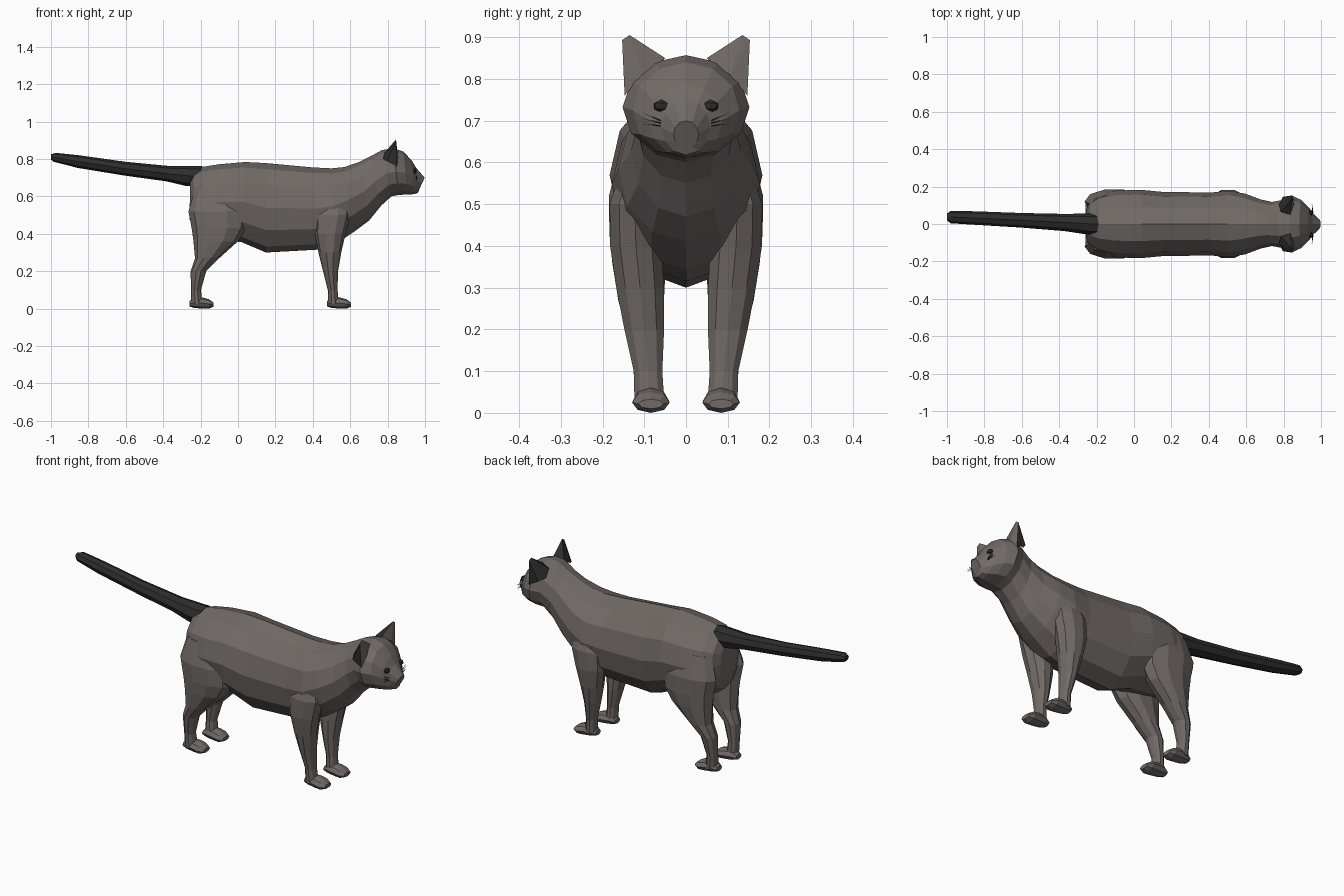
import bpy, bmesh, math
from mathutils import Vector
from mathutils.bvhtree import BVHTree


def material(name, rgb):
    m = bpy.data.materials.new(name)
    m.diffuse_color = (*rgb, 1)
    return m


GREY = material("warm grey fur", (0.165, 0.145, 0.135))
BLACK = material("black fur", (0.026, 0.026, 0.026))


def make_object(name, bm, *mats):
    bmesh.ops.recalc_face_normals(bm, faces=bm.faces)
    mesh = bpy.data.meshes.new(name)
    bm.to_mesh(mesh)
    for m in mats:
        mesh.materials.append(m)
    ob = bpy.data.objects.new(name, mesh)
    bpy.context.collection.objects.link(ob)
    return ob


def loft(name, rows, mat, sides=12):
    """Skin rings given as (xa, za, xb, zb, y centre, half width); a and b are opposite rim points."""
    bm = bmesh.new()
    rings = []
    for xa, za, xb, zb, yc, w in rows:
        c = Vector(((xa + xb) / 2, yc, (za + zb) / 2))
        u = Vector(((xa - xb) / 2, 0, (za - zb) / 2))
        ring = []
        for i in range(sides):
            a = 2 * math.pi * i / sides
            ring.append(bm.verts.new(c + u * math.cos(a) + Vector((0, w * math.sin(a), 0))))
        rings.append(ring)
    for r, s in zip(rings, rings[1:]):
        for i in range(sides):
            j = (i + 1) % sides
            bm.faces.new((r[i], r[j], s[j], s[i]))
    bm.faces.new(rings[0])
    bm.faces.new(rings[-1])
    return make_object(name, bm, mat)


# Torso, neck and head: top x, top z, bottom x, bottom z, half width
torso_rows = [
    (-0.255, 0.69, -0.26, 0.48, 0.07), (-0.235, 0.73, -0.24, 0.43, 0.12),
    (-0.19, 0.758, -0.19, 0.39, 0.155), (-0.10, 0.772, -0.10, 0.37, 0.178),
    (0.04, 0.784, 0.02, 0.355, 0.183), (0.15, 0.778, 0.15, 0.30, 0.172),
    (0.40, 0.755, 0.42, 0.315, 0.168), (0.50, 0.75, 0.52, 0.345, 0.178),
    (0.57, 0.757, 0.62, 0.41, 0.162), (0.65, 0.785, 0.70, 0.47, 0.132),
    (0.71, 0.815, 0.765, 0.55, 0.118), (0.77, 0.848, 0.82, 0.60, 0.128),
    (0.83, 0.857, 0.86, 0.608, 0.152), (0.885, 0.84, 0.905, 0.61, 0.128),
    (0.93, 0.79, 0.94, 0.612, 0.088), (0.953, 0.752, 0.962, 0.618, 0.058),
    (0.998, 0.70, 0.968, 0.635, 0.03),
]
body = loft("body_and_head", [(a, b, c, d, 0, w) for a, b, c, d, w in torso_rows], GREY)

# Tail, with its root wrapping the rump
loft("tail", [
    (-0.19, 0.762, -0.23, 0.66, 0, 0.055), (-0.23, 0.763, -0.275, 0.655, 0, 0.056),
    (-0.36, 0.762, -0.38, 0.68, 0.008, 0.046), (-0.60, 0.785, -0.61, 0.712, 0.02, 0.039),
    (-0.85, 0.82, -0.855, 0.752, 0.032, 0.036), (-0.975, 0.833, -0.985, 0.785, 0.037, 0.033),
    (-1.0, 0.825, -1.0, 0.797, 0.037, 0.018),
], BLACK, 8)

# Leg sections: z, back x, front x, inner y, outer y
front_leg = [
    (0.62, 0.45, 0.58, 0.07, 0.145), (0.50, 0.41, 0.60, 0.06, 0.186),
    (0.40, 0.41, 0.575, 0.055, 0.185), (0.30, 0.43, 0.552, 0.05, 0.17),
    (0.20, 0.455, 0.535, 0.05, 0.15), (0.10, 0.48, 0.532, 0.055, 0.127),
    (0.025, 0.48, 0.54, 0.05, 0.125),
]
hind_leg = [
    (0.64, -0.23, 0.00, 0.06, 0.155), (0.52, -0.265, 0.05, 0.05, 0.188),
    (0.43, -0.248, 0.045, 0.045, 0.187), (0.36, -0.238, 0.00, 0.045, 0.18),
    (0.27, -0.23, -0.10, 0.05, 0.165), (0.20, -0.253, -0.17, 0.055, 0.147),
    (0.10, -0.252, -0.198, 0.06, 0.127), (0.025, -0.25, -0.19, 0.052, 0.125),
]
# Paw sections: x, top z, bottom z, half width
paw = [(0.475, 0.04, 0.012, 0.025), (0.50, 0.06, 0.004, 0.036), (0.545, 0.06, 0.0, 0.043),
       (0.58, 0.05, 0.0, 0.045), (0.603, 0.033, 0.01, 0.03)]

for side, s in (("left", 1), ("right", -1)):
    for part, rows, dx in (("front", front_leg, 0), ("hind", hind_leg, -0.735)):
        loft(f"{side}_{part}_leg",
             [(x1, z, x0, z, s * (y0 + y1) / 2, (y1 - y0) / 2) for z, x0, x1, y0, y1 in rows], GREY, 10)
        loft(f"{side}_{part}_paw",
             [(x + dx, t, x + dx, b, s * 0.084, w) for x, t, b, w in paw], GREY, 8)

# Find the front of the face so that its details sit on the surface
probe = bmesh.new()
probe.from_mesh(body.data)
tree = BVHTree.FromBMesh(probe)
probe.free()


def face_x(y, z):
    hit = tree.ray_cast(Vector((2, y, z)), Vector((-1, 0, 0)))[0]
    return hit.x if hit else 0.93


for side, s in (("left", 1), ("right", -1)):
    # Ear: black back, grey hollow front
    bm = bmesh.new()
    pts = [(0.845, 0.135, 0.905), (0.845, 0.153, 0.893), (0.835, 0.05, 0.85), (0.775, 0.105, 0.80),
           (0.85, 0.147, 0.76), (0.855, 0.105, 0.81), (0.785, 0.065, 0.835), (0.795, 0.145, 0.79)]
    tip, tip2, inner, back, outer, hollow, back_in, back_out = [
        bm.verts.new((x, s * y, z)) for x, y, z in pts]
    for f in ((tip, back_in, inner), (tip, back, back_in), (tip, tip2, back),
              (tip2, back_out, back), (tip2, outer, back_out)):
        bm.faces.new(f).material_index = 1
    for f in ((tip, inner, hollow), (tip, hollow, tip2), (tip2, hollow, outer)):
        bm.faces.new(f)
    bm.faces.new((inner, back_in, back, back_out, outer, hollow))
    make_object(f"{side}_ear", bm, GREY, BLACK)

    # Eye
    bm = bmesh.new()
    bmesh.ops.create_icosphere(bm, subdivisions=1, radius=1)
    bmesh.ops.scale(bm, vec=(0.013, 0.019, 0.016), verts=bm.verts)
    bmesh.ops.translate(bm, vec=(face_x(s * 0.06, 0.735), s * 0.06, 0.735), verts=bm.verts)
    make_object(f"{side}_eye", bm, BLACK)

    # Whiskers as thin tapering blades
    bm = bmesh.new()
    for i in range(3):
        z = 0.688 + 0.006 * i
        x = face_x(s * 0.06, z) + 0.002
        root = [bm.verts.new((x + dx, s * 0.06, z + dz))
                for dx, dz in ((0, 0.0015), (0.002, -0.0015), (-0.002, -0.0015))]
        end = bm.verts.new((x - 0.005, s * 0.107, z + 0.004 + 0.008 * i))
        bm.faces.new(root)
        for a in range(3):
            bm.faces.new((root[a], root[(a + 1) % 3], end))
    make_object(f"{side}_whiskers", bm, BLACK)
